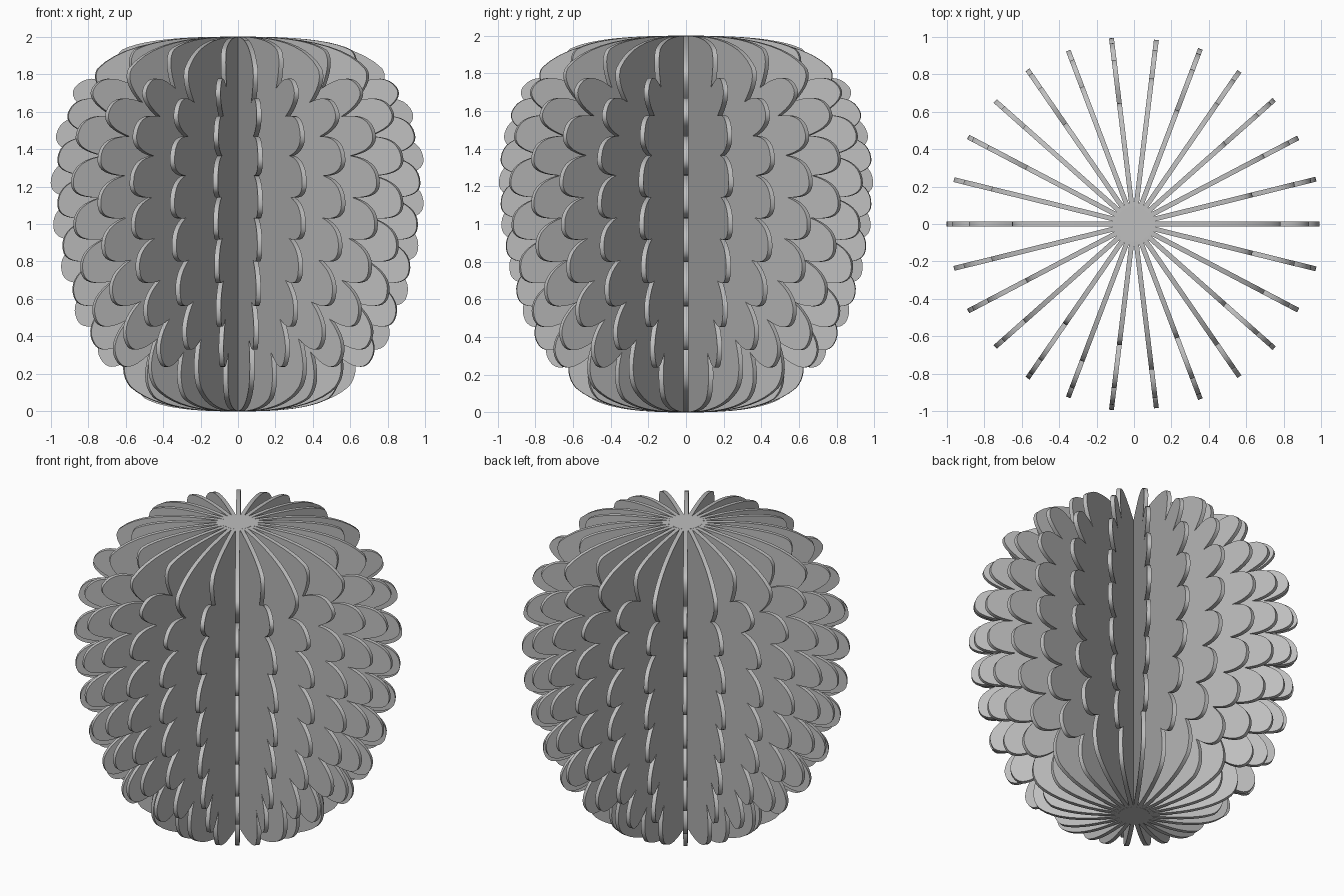
import bpy, bmesh, math
from mathutils import Vector

if "Cube" in bpy.data.objects:
    bpy.data.objects.remove(bpy.data.objects["Cube"])

COUNT = 26        # fins around the axis
THICK = 0.026     # fin thickness
DEPTH = 0.17      # notch depth
STEPS = 9         # curve resolution

paper = bpy.data.materials.new("grey")
paper.diffuse_color = (0.52, 0.52, 0.52, 1)
paper.use_nodes = True
paper.node_tree.nodes["Principled BSDF"].inputs["Base Color"].default_value = paper.diffuse_color

# Scallop tips (radius, height), top to bottom, for the two alternating fins
TIPS_EVEN = [(.77, 1.83), (.93, 1.60), (.99, 1.35), (.99, 1.10),
             (.96, .86), (.90, .61), (.79, .36), (.59, .13)]
TIPS_ODD = [(.62, 1.93), (.87, 1.73), (.97, 1.48), (1.0, 1.22),
            (.985, .98), (.94, .74), (.86, .49), (.72, .26), (.50, .07)]


def quad(a, c, b):
    """Points of a quadratic curve, without its end point."""
    return [a * (1 - t) ** 2 + c * 2 * t * (1 - t) + b * t * t
            for t in (i / STEPS for i in range(STEPS))]


def outline(tips):
    """Half silhouette with drooping scallops, from the top hub to the bottom hub."""
    tips = [Vector(t) for t in tips]
    n = len(tips)
    notches = []
    for a, b in zip(tips, tips[1:]):
        d = (b - a).normalized()
        notches.append(a.lerp(b, 0.37) + Vector((d.y, -d.x)) * DEPTH)
    pts = quad(Vector((.05, 2)), Vector((tips[0].x * .78, 2.0)), tips[0])
    for i, tip in enumerate(tips):
        tangent = (tips[min(i + 1, n - 1)] - tips[max(i - 1, 0)]).normalized()
        if i > 0:
            pts += quad(notches[i - 1], tip - tangent * .12, tip)
        if i < n - 1:
            pts += quad(tip, tip + tangent * .085, notches[i])
    pts += quad(tips[-1], Vector((tips[-1].x * .75, 0)), Vector((.05, 0)))
    pts.append(Vector((.05, 0)))
    return pts


def fin_mesh(name, tips):
    """Flat profile extruded to an even thickness."""
    bm = bmesh.new()
    face = bm.faces.new([bm.verts.new((p.x, -THICK / 2, p.y)) for p in outline(tips)])
    geom = bmesh.ops.extrude_face_region(bm, geom=[face])["geom"]
    moved = [v for v in geom if isinstance(v, bmesh.types.BMVert)]
    bmesh.ops.translate(bm, verts=moved, vec=(0, THICK, 0))
    bmesh.ops.recalc_face_normals(bm, faces=bm.faces)
    mesh = bpy.data.meshes.new(name)
    bm.to_mesh(mesh)
    bm.free()
    mesh.materials.append(paper)
    return mesh


def smooth(obj):
    bpy.ops.object.select_all(action='DESELECT')
    obj.select_set(True)
    bpy.context.view_layer.objects.active = obj
    bpy.ops.object.shade_smooth_by_angle(angle=math.radians(30))


# Radial fins, alternating between the two staggered profiles
meshes = [fin_mesh("fin_even", TIPS_EVEN), fin_mesh("fin_odd", TIPS_ODD)]
for i in range(COUNT):
    fin = bpy.data.objects.new(f"fin_{i:02d}", meshes[i % 2])
    fin.rotation_euler.z = 2 * math.pi * i / COUNT
    bpy.context.collection.objects.link(fin)
    if i < 2:
        smooth(fin)

# Central hub
bpy.ops.mesh.primitive_cylinder_add(vertices=32, radius=.095, depth=2.0, location=(0, 0, 1.0))
hub = bpy.context.object
hub.name = "hub"
hub.data.materials.append(paper)
smooth(hub)
